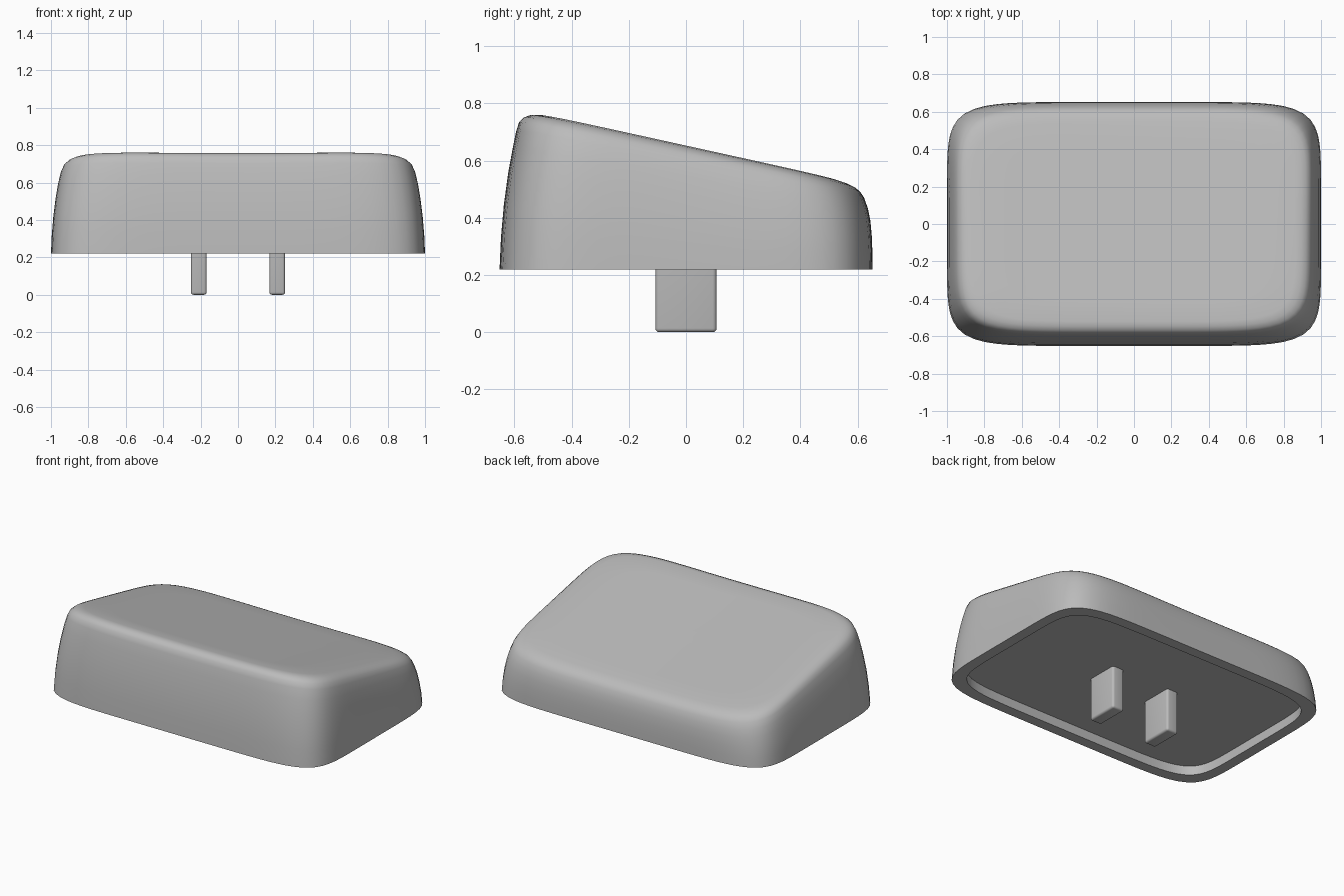
import bpy, bmesh, math

old = bpy.data.objects.get("Cube")
if old:
    bpy.data.objects.remove(old, do_unlink=True)

grey = bpy.data.materials.new("light grey plastic")
grey.use_nodes = True
colour = (0.5, 0.5, 0.5, 1)
grey.diffuse_color = colour
grey.node_tree.nodes["Principled BSDF"].inputs["Base Color"].default_value = colour

BASE, CEILING, SIDES = 0.22, 0.28, 128


def top_height(x, y):
    # sloping top with a shallow cylindrical dish
    return 0.643 - 0.22 * y + 0.013 * x * x


def outline(bm, half_x, front, back, power, height):
    ring = []
    mid, half_y = (front + back) / 2, (back - front) / 2
    for i in range(SIDES):
        a = 2 * math.pi * i / SIDES
        c, s = math.cos(a), math.sin(a)
        # even spacing round a superellipse
        r = (abs(c) ** power + abs(s) ** power) ** (-1 / power)
        x, y = half_x * r * c, mid + half_y * r * s
        ring.append(bm.verts.new((x, y, height(x, y))))
    return ring


def bridge(bm, a, b):
    for i in range(SIDES):
        j = (i + 1) % SIDES
        bm.faces.new((a[i], a[j], b[j], b[i]))


def finish(bm, name):
    bmesh.ops.recalc_face_normals(bm, faces=bm.faces)
    mesh = bpy.data.meshes.new(name)
    bm.to_mesh(mesh)
    bm.free()
    obj = bpy.data.objects.new(name, mesh)
    bpy.context.collection.objects.link(obj)
    mesh.materials.append(grey)
    bpy.ops.object.select_all(action="DESELECT")
    obj.select_set(True)
    bpy.context.view_layer.objects.active = obj
    bpy.ops.object.shade_smooth_by_angle(angle=math.radians(40))
    return obj


# Cap: height fraction, half width, front y, back y
levels = [
    (0, 1.0, -0.652, 0.652), (0.2, 0.996, -0.647, 0.652),
    (0.4, 0.988, -0.637, 0.65), (0.6, 0.976, -0.622, 0.645),
    (0.75, 0.964, -0.607, 0.636), (0.87, 0.95, -0.594, 0.623),
    (0.93, 0.937, -0.584, 0.61), (0.965, 0.919, -0.568, 0.594),
    (0.988, 0.895, -0.547, 0.572), (1, 0.862, -0.52, 0.545),
]
bm = bmesh.new()
rings = []
for f, hx, front, back in levels:
    rings.append(outline(bm, hx, front, back, 7 - f,
                         lambda x, y: BASE + f * (top_height(x, y) - BASE)))
for k in (0.8, 0.6, 0.4, 0.2, 0.05):
    rings.append(outline(bm, 0.862 * k, -0.52 * k, 0.545 * k, 6, top_height))
# Underside rim and recess
under = [rings[0],
         outline(bm, 0.93, -0.582, 0.582, 7, lambda x, y: BASE),
         outline(bm, 0.93, -0.582, 0.582, 7, lambda x, y: CEILING)]
for chain in (rings, under):
    for a, b in zip(chain, chain[1:]):
        bridge(bm, a, b)
    bm.faces.new(chain[-1])
finish(bm, "key_cap")

# Two mounting posts
for side, x in (("left", 0.21), ("right", -0.21)):
    bm = bmesh.new()
    bmesh.ops.create_cube(bm, size=1)
    for v in bm.verts:
        v.co.x = x + v.co.x * 0.084
        v.co.y *= 0.214
        v.co.z = (v.co.z + 0.5) * (CEILING + 0.02)
    edges = [e for e in bm.edges if min(v.co.z for v in e.verts) < CEILING]
    bmesh.ops.bevel(bm, geom=edges, offset=0.014, segments=4,
                    profile=0.5, affect="EDGES")
    finish(bm, side + "_post")
